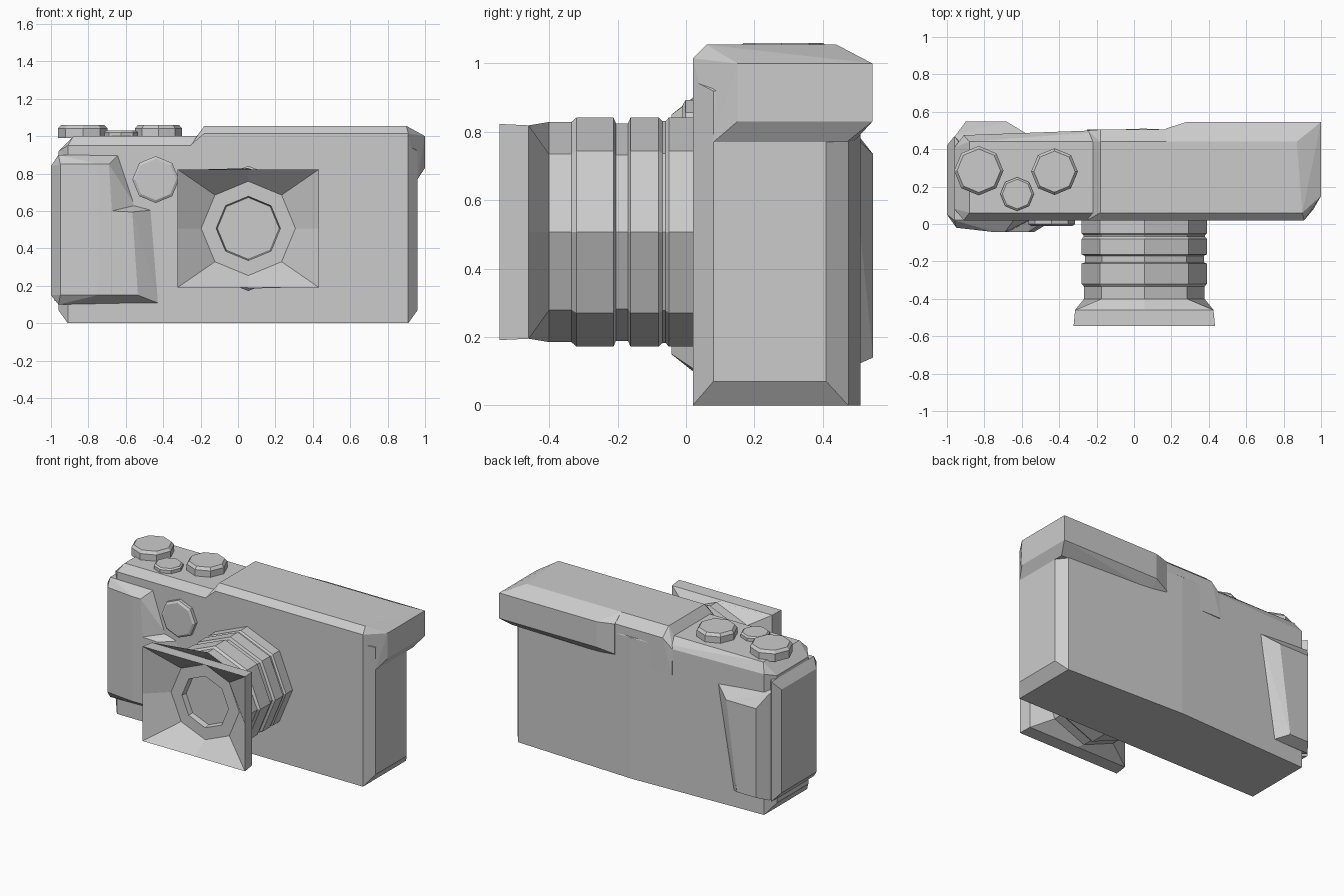
import bpy, bmesh, math
from mathutils import Vector

cube = bpy.data.objects.get("Cube")
if cube:
    bpy.data.objects.remove(cube, do_unlink=True)

grey = bpy.data.materials.new("plain grey")
grey.use_nodes = True
COLOUR = (0.6, 0.6, 0.6, 1)
grey.diffuse_color = COLOUR
grey.node_tree.nodes["Principled BSDF"].inputs["Base Color"].default_value = COLOUR


def finish(name, bm):
    bmesh.ops.recalc_face_normals(bm, faces=bm.faces[:])
    mesh = bpy.data.meshes.new(name)
    bm.to_mesh(mesh)
    bm.free()
    mesh.materials.append(grey)
    obj = bpy.data.objects.new(name, mesh)
    bpy.context.collection.objects.link(obj)
    return obj


def hull(name, points):
    """Faceted convex block around its corner points."""
    bm = bmesh.new()
    verts = [bm.verts.new(p) for p in points]
    bmesh.ops.convex_hull(bm, input=verts)
    loose = [v for v in bm.verts if not v.link_faces]
    bmesh.ops.delete(bm, geom=loose, context='VERTS')
    bmesh.ops.dissolve_limit(bm, angle_limit=math.radians(1),
                             verts=bm.verts[:], edges=bm.edges[:])
    return finish(name, bm)


def loft(name, rings):
    """Skin a chain of equal rings and cap both ends."""
    bm = bmesh.new()
    loops = [[bm.verts.new(p) for p in ring] for ring in rings]
    for a, b in zip(loops, loops[1:]):
        for i in range(len(a)):
            j = (i + 1) % len(a)
            bm.faces.new((a[i], a[j], b[j], b[i]))
    bm.faces.new(loops[0])
    bm.faces.new(loops[-1])
    return finish(name, bm)


def octagon(r):
    return [(r * math.cos(k * math.pi / 4), r * math.sin(k * math.pi / 4))
            for k in range(8)]


def box_ring(hx, hz):
    return [(hx, 0), (hx, hz), (0, hz), (-hx, hz),
            (-hx, 0), (-hx, -hz), (0, -hz), (hx, -hz)]


# Main body with chamfered ends and a slightly bowed back
body = [(0.05, 0.51, 0), (0.05, 0.51, 0.94)]
for s in (-1, 1):
    body += [(s * 0.91, 0.02, z) for z in (0, 0.95)]
    body += [(s * 0.91, 0.475, z) for z in (0, 0.94)]
    body += [(s * 0.96, y, z) for y in (0.08, 0.41) for z in (0.07, 0.92)]
    body += [(s * 0.88, y, 1.0) for y in (0.06, 0.44)]
hull("body", body)

# Raised top housing, left slope and rear overhang
hull("top_housing_middle",
     [(x, y, z) for x in (-0.25, 0.17) for y, z in ((0.02, 0.77), (0.505, 0.77))]
     + [(-0.25, 0.02, 0.955), (-0.22, 0.06, 1.0), (-0.22, 0.44, 1.0), (-0.25, 0.5, 0.94)]
     + [(x, y, z) for x in (-0.18, 0.17)
        for y, z in ((0.02, 1.015), (0.06, 1.055), (0.44, 1.055), (0.505, 1.0))])
hull("top_housing_end",
     [(0.17, y, z) for y, z in ((0.02, 0.77), (0.02, 1.015), (0.06, 1.055),
                                (0.44, 1.055), (0.51, 1.0), (0.51, 0.8), (0.48, 0.77))]
     + [(0.28, 0.545, 1.0), (0.28, 0.545, 0.83), (0.28, 0.49, 0.77)]
     + [(0.91, 0.02, 0.77), (0.91, 0.02, 1.015), (0.9, 0.06, 1.055), (0.87, 0.44, 1.055)]
     + [(1.0, y, z) for y in (0.15, 0.545) for z in (0.83, 1.0)]
     + [(0.96, 0.08, 0.77), (0.96, 0.47, 0.77)])

# Hand grip: side wrap with front, lower front and thumb rest
hull("grip_side",
     [(-1.0, y, z) for y in (0.05, 0.42) for z in (0.15, 0.84)]
     + [(-0.95, -0.02, z) for z in (0.15, 0.85)]
     + [(-0.96, y, z) for y in (0.02, 0.47) for z in (0.1, 0.9)]
     + [(-0.75, -0.043, z) for z in (0.15, 0.85)]
     + [(-0.69, -0.043, 0.85), (-0.675, -0.043, 0.6), (-0.675, -0.043, 0.15)]
     + [(-0.64, 0.025, 0.9), (-0.55, 0.025, 0.63), (-0.55, 0.025, 0.105)])
hull("grip_front",
     [(x, -0.043, z) for x, z in ((-0.75, 0.15), (-0.675, 0.6), (-0.565, 0.595), (-0.535, 0.15))]
     + [(x, 0.025, z) for x, z in ((-0.75, 0.105), (-0.7, 0.63), (-0.55, 0.63),
                                   (-0.46, 0.605), (-0.42, 0.105))])
hull("thumb_rest",
     [(x, 0.547, z) for x, z in ((-0.9, 0.14), (-0.9, 0.735), (-0.68, 0.735), (-0.76, 0.14))]
     + [(x, 0.48, z) for x, z in ((-0.95, 0.11), (-0.95, 0.82), (-0.57, 0.8), (-0.69, 0.11))]
     + [(-0.98, 0.43, z) for z in (0.12, 0.84)])

# Lens barrel, flared square hood, inner funnel and recessed glass
barrel = [(0.03, 0.335), (-0.05, 0.335), (-0.06, 0.324), (-0.068, 0.324), (-0.08, 0.335),
          (-0.162, 0.335), (-0.17, 0.318), (-0.205, 0.318), (-0.212, 0.335),
          (-0.32, 0.335), (-0.335, 0.322), (-0.4, 0.322)]
sections = [(y, octagon(r)) for y, r in barrel]
sections += [(-0.46, box_ring(0.37, 0.312)), (-0.545, box_ring(0.378, 0.316))]
sections += [(y, octagon(r)) for y, r in ((-0.425, 0.252), (-0.425, 0.172), (-0.39, 0.165))]
loft("lens", [[(0.055 + x, y, 0.507 + z) for x, z in ring] for y, ring in sections])


# Chamfered eight-sided dials and front button
def knob(name, centre, radius, height, forward=False):
    rings = []
    for r, h in ((radius, -0.01), (radius, height * 0.7), (radius * 0.88, height)):
        offsets = [(x, -h, y) if forward else (x, y, h) for x, y in octagon(r)]
        rings.append([Vector(centre) + Vector(o) for o in offsets])
    loft(name, rings)


knob("mode_dial", (-0.83, 0.285, 1.0), 0.132, 0.06)
knob("speed_dial", (-0.425, 0.28, 1.0), 0.125, 0.06)
knob("shutter_button", (-0.625, 0.16, 1.0), 0.09, 0.03)
knob("front_button", (-0.44, 0.02, 0.768), 0.125, 0.03, forward=True)
